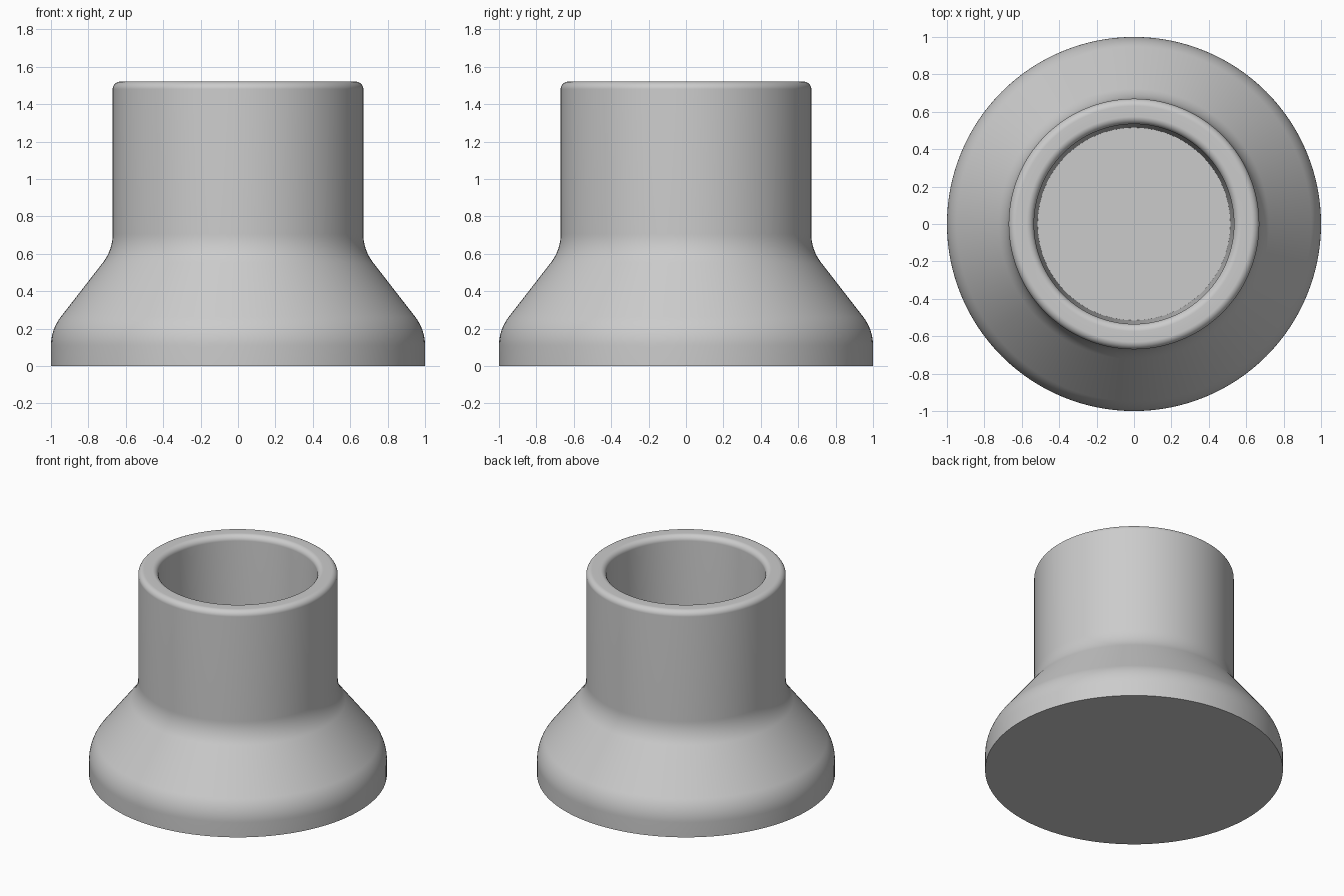
import bpy
import bmesh
import math
from mathutils import Vector

cube = bpy.data.objects.get("Cube")
if cube:
    bpy.data.objects.remove(cube, do_unlink=True)

# Single grey material
grey = bpy.data.materials.new("light grey")
grey.use_nodes = True
colour = (0.6, 0.6, 0.6, 1)
grey.diffuse_color = colour
grey.node_tree.nodes["Principled BSDF"].inputs["Base Color"].default_value = colour


def rounded_profile(corners, steps=10):
    """Turn (radius, height, fillet) corners into a filleted polyline."""
    pts = [Vector((r, z)) for r, z, _ in corners]
    out = []
    for i, (r, z, fillet) in enumerate(corners):
        p = pts[i]
        if not fillet:
            out.append(p)
            continue
        a = (pts[i - 1] - p).normalized()
        b = (pts[i + 1] - p).normalized()
        half = a.angle(b) / 2
        centre = p + (a + b).normalized() * (fillet / math.sin(half))
        start = p + a * (fillet / math.tan(half)) - centre
        end = p + b * (fillet / math.tan(half)) - centre
        for s in range(steps + 1):
            out.append(centre + start.lerp(end, s / steps).normalized() * fillet)
    return out


def lathe(name, profile, segments=128):
    """Revolve a profile that starts and ends on the z axis."""
    bm = bmesh.new()
    verts = [bm.verts.new((p.x, 0, p.y)) for p in profile]
    edges = [bm.edges.new(pair) for pair in zip(verts, verts[1:])]
    bmesh.ops.spin(bm, geom=verts + edges, cent=(0, 0, 0), axis=(0, 0, 1),
                   angle=math.tau, steps=segments, use_duplicate=False)
    bmesh.ops.remove_doubles(bm, verts=bm.verts, dist=0.0005)
    bmesh.ops.recalc_face_normals(bm, faces=bm.faces)
    mesh = bpy.data.meshes.new(name)
    bm.to_mesh(mesh)
    bm.free()
    mesh.materials.append(grey)
    obj = bpy.data.objects.new(name, mesh)
    bpy.context.collection.objects.link(obj)
    bpy.ops.object.select_all(action="DESELECT")
    obj.select_set(True)
    bpy.context.view_layer.objects.active = obj
    bpy.ops.object.shade_smooth_by_angle(angle=math.radians(35))


# Flared foot, straight neck, rounded rim and slightly tapered blind bore
lathe("flared_socket", rounded_profile([
    (0, 0, 0),
    (1, 0, 0),
    (1, 0.195, 0.25),
    (0.67, 0.62, 0.25),
    (0.67, 1.52, 0.04),
    (0.535, 1.52, 0.04),
    (0.515, 0.3, 0),
    (0, 0.3, 0),
]))
